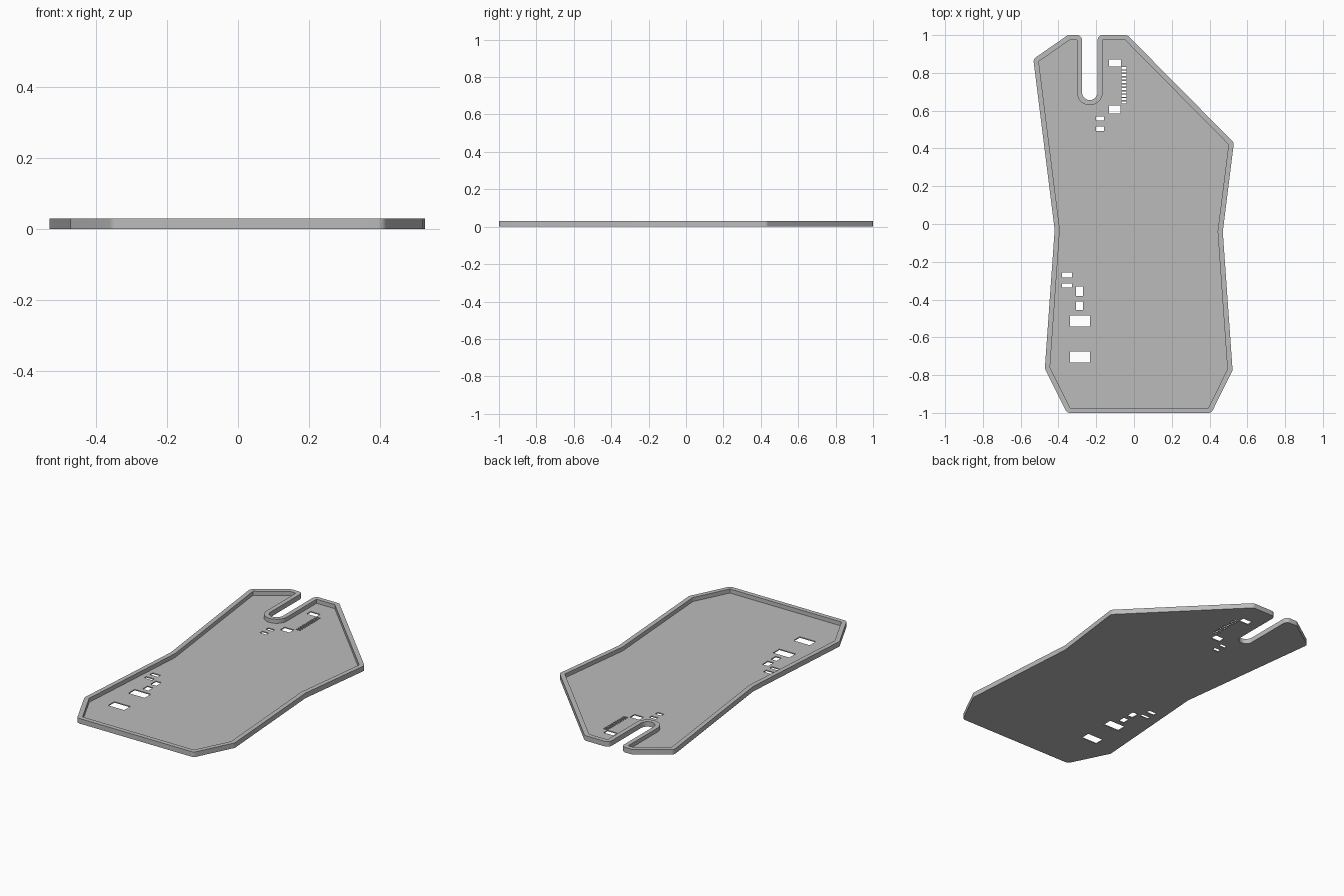
import bpy, bmesh, math
from mathutils import Vector

cube = bpy.data.objects.get("Cube")
if cube:
    bpy.data.objects.remove(cube)

HEIGHT, FLOOR, RIM = 0.03, 0.006, 0.027
NOTCH_X, NOTCH_Y, NOTCH_R = -0.234, 0.697, 0.041

grey = bpy.data.materials.new("plain grey")
grey.use_nodes = True
grey.diffuse_color = (0.5, 0.5, 0.5, 1)
grey.node_tree.nodes["Principled BSDF"].inputs["Base Color"].default_value = (0.5, 0.5, 0.5, 1)


def offset(points, d):
    """Move every side of a counter-clockwise outline inward by d."""
    out = []
    for i, p in enumerate(points):
        a = (p - points[i - 1]).normalized()
        b = (points[(i + 1) % len(points)] - p).normalized()
        na, nb = Vector((-a.y, a.x)), Vector((-b.y, b.x))
        out.append(p + (na + nb) * d / (1 + na.dot(nb)))
    return out


def fillet(points, r, steps=6):
    """Round the convex corners with radius r."""
    out = []
    for i, p in enumerate(points):
        a = (p - points[i - 1]).normalized()
        b = (points[(i + 1) % len(points)] - p).normalized()
        turn = math.atan2(a.x * b.y - a.y * b.x, a.dot(b))
        if turn < 0.2:
            out.append(p)
            continue
        start = p - a * r * math.tan(turn / 2)
        centre = start + Vector((-a.y, a.x)) * r
        for k in range(steps + 1):
            t = turn * k / steps
            out.append(centre + Vector((a.y, -a.x)) * r * math.cos(t) + a * r * math.sin(t))
    return out


# Outline of the tray, with a round-ended notch in the back edge
outline = [(-0.355, -1), (0.41, -1), (0.522, -0.775), (0.47, -0.04),
           (0.529, 0.43), (-0.035, 1), (NOTCH_X + NOTCH_R, 1)]
for k in range(17):
    t = -math.pi * k / 16
    outline.append((NOTCH_X + NOTCH_R * math.cos(t), NOTCH_Y + NOTCH_R * math.sin(t)))
outline += [(NOTCH_X - NOTCH_R, 1), (-0.35, 1), (-0.533, 0.873),
            (-0.42, -0.03), (-0.472, -0.765)]
outline = [Vector(p) for p in outline]
outer = fillet(outline, RIM)
inner = offset(outline, RIM)

# Cut-outs in the floor: left, right, front, back
boxes = [(-0.132, -0.069, 0.833, 0.87), (-0.132, -0.072, 0.585, 0.627),
         (-0.2, -0.159, 0.548, 0.569), (-0.2, -0.159, 0.492, 0.516),
         (-0.381, -0.328, -0.283, -0.257), (-0.381, -0.328, -0.336, -0.315),
         (-0.307, -0.27, -0.381, -0.331), (-0.307, -0.27, -0.455, -0.41),
         (-0.339, -0.233, -0.542, -0.484), (-0.339, -0.233, -0.733, -0.675)]
# Row of narrow slots
boxes += [(-0.067, -0.039, 0.637 + 0.0182 * i, 0.648 + 0.0182 * i) for i in range(11)]
holes = [[Vector(p) for p in ((l, f), (r, f), (r, b), (l, b))] for l, r, f, b in boxes]

bm = bmesh.new()


def sheet(loops, z):
    """Fill a flat face bounded by the loops at height z."""
    edges = []
    for loop in loops:
        vs = [bm.verts.new((p.x, p.y, z)) for p in loop]
        edges += [bm.edges.new((vs[i - 1], vs[i])) for i in range(len(vs))]
    bmesh.ops.triangle_fill(bm, edges=edges, use_beauty=True, normal=(0, 0, 1))


def wall(loop, z0, z1):
    """Upright wall along a loop."""
    low = [bm.verts.new((p.x, p.y, z0)) for p in loop]
    high = [bm.verts.new((p.x, p.y, z1)) for p in loop]
    for i in range(len(loop)):
        bm.faces.new((low[i - 1], low[i], high[i], high[i - 1]))


# Underside, floor, rim top and the walls joining them
sheet([outer] + holes, 0)
sheet([inner] + holes, FLOOR)
sheet([outer, inner], HEIGHT)
wall(outer, 0, HEIGHT)
wall(inner, FLOOR, HEIGHT)
for hole in holes:
    wall(hole, 0, FLOOR)
bmesh.ops.remove_doubles(bm, verts=bm.verts, dist=0.0001)
bmesh.ops.recalc_face_normals(bm, faces=bm.faces)

mesh = bpy.data.meshes.new("tray_plate")
bm.to_mesh(mesh)
bm.free()
mesh.materials.append(grey)
tray = bpy.data.objects.new("tray_plate", mesh)
bpy.context.collection.objects.link(tray)
bpy.context.view_layer.objects.active = tray
tray.select_set(True)
bpy.ops.object.shade_smooth_by_angle(angle=math.radians(30))
